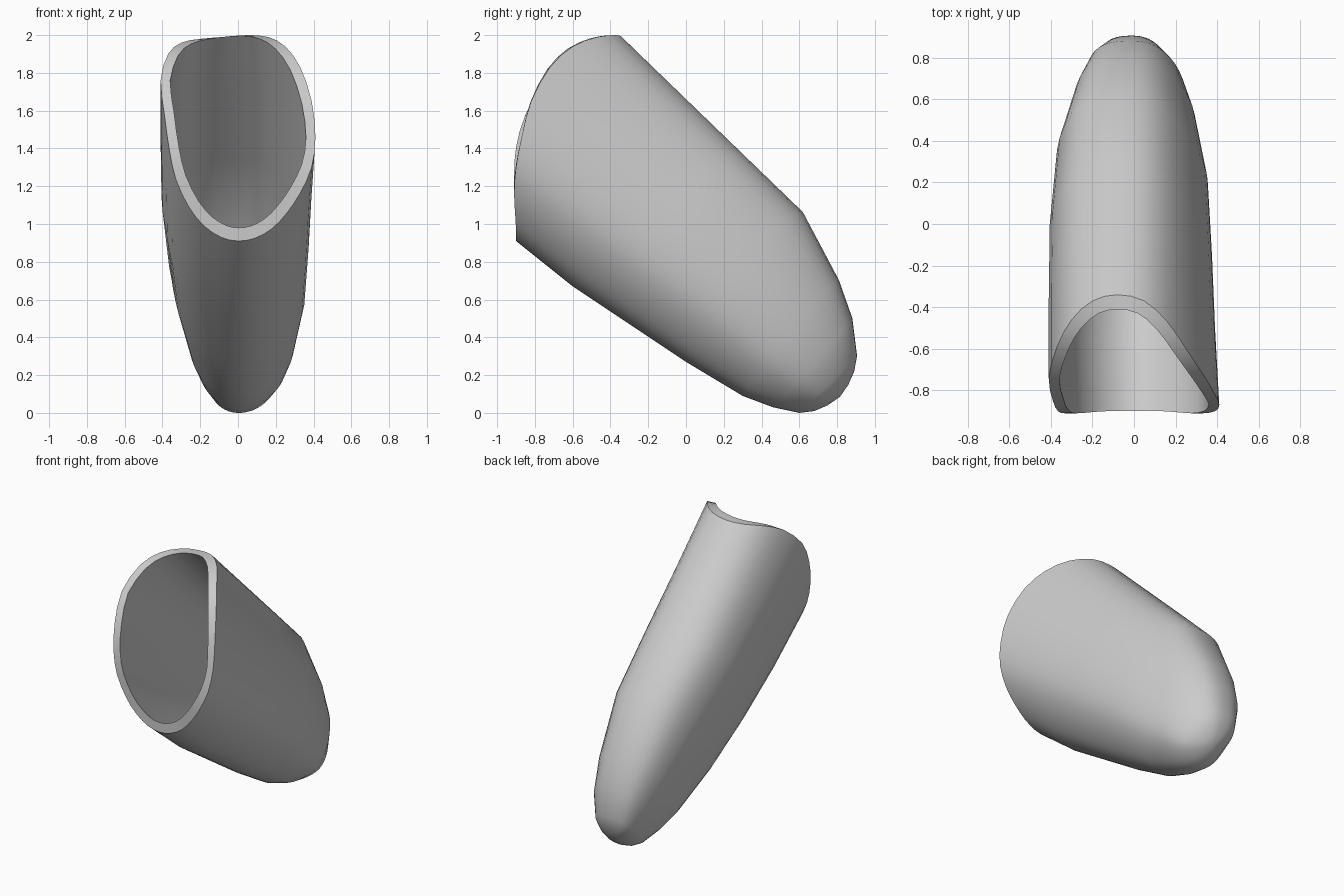
import bpy, bmesh, math
from mathutils import Vector

cube = bpy.data.objects.get("Cube")
if cube:
    bpy.data.objects.remove(cube, do_unlink=True)

WALL = .05

# Outline of the curved, slightly lopsided mouth, from the bottom round by +x
outline = [Vector(p) for p in (
    (0, -.90, .91), (.09, -.90, .925), (.18, -.90, .975), (.26, -.905, 1.06),
    (.33, -.91, 1.165), (.39, -.90, 1.30), (.41, -.87, 1.46), (.39, -.82, 1.65),
    (.33, -.72, 1.83), (.25, -.60, 1.94), (.16, -.47, 1.99), (.05, -.37, 2.0),
    (-.08, -.34, 1.99), (-.20, -.37, 1.98), (-.30, -.46, 1.96), (-.37, -.59, 1.90),
    (-.41, -.74, 1.76), (-.39, -.85, 1.58), (-.365, -.90, 1.40),
    (-.33, -.91, 1.24), (-.26, -.905, 1.09), (-.18, -.90, .99), (-.09, -.90, .93))]

# Round the outline by adding smooth midpoints
mouth = []
for i, p in enumerate(outline):
    before, after, beyond = (outline[(i + k) % len(outline)] for k in (-1, 1, 2))
    mouth += [p, (9 * (p + after) - before - beyond) / 16]
count = len(mouth)

# Each section: bottom (y, z), top (y, z), left and right width, forward bow
sections = [
    ((-.90, .91), (-.34, 1.99), .41, .41, 1),
    ((-.60, .67), (-.02, 1.68), .41, .39, .75),
    ((-.30, .47), (.30, 1.37), .405, .375, .5),
    ((0, .27), (.62, 1.06), .37, .355, .3),
    ((.30, .09), (.81, .70), .285, .295, .1),
    ((.46, .03), (.88, .50), .225, .245, 0),
    ((.60, 0), (.905, .30), .16, .18, 0),
    ((.68, .01), (.89, .22), .115, .125, 0),
    ((.75, .04), (.86, .15), .06, .065, 0)]


def point(yz):
    return Vector((0, yz[0], yz[1]))


base, rise = point(sections[0][0]), point(sections[0][1]) - point(sections[0][0])


def ring(bottom, top, wide_neg, wide_pos, bow):
    """Fit the mouth outline between a bottom and a top point."""
    low, span = point(bottom), point(top) - point(bottom)
    result = []
    for p in mouth:
        rel = Vector((0, p.y, p.z)) - base
        along = rel.dot(rise) / rise.length_squared
        q = low + along * span + bow * (rel - along * rise)
        q.x = p.x / .41 * (wide_pos if p.x > 0 else wide_neg)
        result.append(q)
    return result


def lip_point(i):
    """Inset a mouth point along the curved cut; the lip is widest at top and bottom."""
    p = mouth[i]
    tangent = (mouth[(i + 1) % count] - mouth[i - 1]).normalized()
    facing = Vector((0, p.y + .34, max(0, p.z - 1.35))).normalized()
    inward = facing.cross(tangent).normalized()
    return p + inward * (WALL + .02 * abs(tangent.x))


def bridge(a, b):
    for i in range(count):
        j = (i + 1) % count
        bm.faces.new((a[i], b[i], b[j], a[j]))


def close_tip(last, tip):
    for i in range(count):
        bm.faces.new((last[i], tip, last[(i + 1) % count]))


# Outer skin: loft the sections and close the rounded tip
bm = bmesh.new()
outer = [[bm.verts.new(q) for q in ring(*s)] for s in sections]
for a, b in zip(outer, outer[1:]):
    bridge(a, b)
tip = bm.verts.new((0, .815, .085))
close_tip(outer[-1], tip)
bm.normal_update()

# Inner skin: the same rings moved inward, starting from the lip
inner = [[bm.verts.new(lip_point(i)) for i in range(count)]]
for loop in outer[1:]:
    inner.append([bm.verts.new(v.co - v.normal * WALL) for v in loop])
inner_tip = bm.verts.new(tip.co - tip.normal * WALL)
skin_faces = len(bm.faces)
for a, b in zip(inner, inner[1:]):
    bridge(a, b)
close_tip(inner[-1], inner_tip)
bm.faces.ensure_lookup_table()
bmesh.ops.reverse_faces(bm, faces=bm.faces[skin_faces:])

# Lip joining both skins
bridge(inner[0], outer[0])

mesh = bpy.data.meshes.new("hollow_sheath")
bm.to_mesh(mesh)
bm.free()
sheath = bpy.data.objects.new("hollow_sheath", mesh)
bpy.context.collection.objects.link(sheath)

# Plain grey
grey = bpy.data.materials.new("plain_grey")
grey.use_nodes = True
colour = (.6, .6, .6, 1)
grey.diffuse_color = colour
grey.node_tree.nodes["Principled BSDF"].inputs["Base Color"].default_value = colour
mesh.materials.append(grey)

# Smooth skins, sharp lip
bpy.ops.object.select_all(action='DESELECT')
sheath.select_set(True)
bpy.context.view_layer.objects.active = sheath
bpy.ops.object.shade_smooth_by_angle(angle=math.radians(40))
